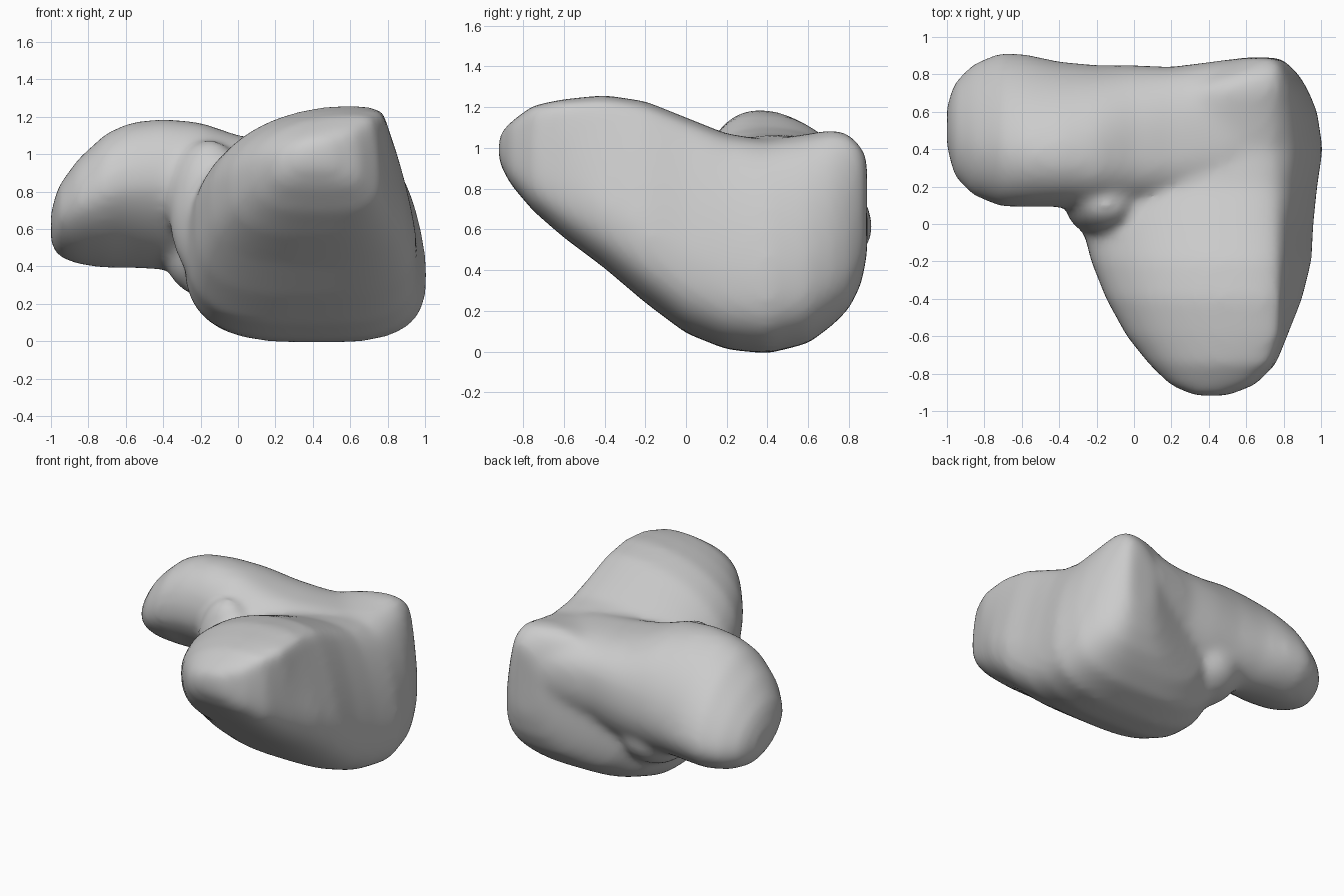
import bpy
import bmesh
from math import sin, cos, pi
from mathutils import Matrix

default_cube = bpy.data.objects.get("Cube")
if default_cube:
    bpy.data.objects.remove(default_cube, do_unlink=True)

ARC_STEPS = 12
CREST = 0.78  # x of the sharp ridge along the top of the body


def lerp(a, b, t):
    return a + (b - a) * t


def arc(start, end, from_side, power):
    """Quarter superellipse between two neighbouring extremes of a section."""
    centre = (end[0], start[1]) if from_side else (start[0], end[1])
    points = []
    for i in range(ARC_STEPS):
        angle = pi / 2 * i / ARC_STEPS
        c, s = cos(angle) ** (2 / power), sin(angle) ** (2 / power)
        points.append(tuple(centre[k] + (start[k] - centre[k]) * c
                            + (end[k] - centre[k]) * s for k in (0, 1)))
    return points


def body_section(left, right, low, high, bulge):
    """Boxy section with a crest at the top right and a sloping flank."""
    crest_x = min(CREST, right - 0.04)
    top = (lerp(left, crest_x, 0.8), high)
    crest = (crest_x, lerp(high, low, 0.05))
    flank = (right, lerp(low, high, 0.35))
    bottom = (lerp(left, right, 0.55), low)
    side = (left, lerp(low, high, 0.45))
    return (arc(top, crest, False, 2) + arc(crest, flank, False, bulge)
            + arc(flank, bottom, True, 3) + arc(bottom, side, False, 3.1)
            + arc(side, top, True, 2))


def arm_section(front, back, low, high, fullness, rear_height):
    """Leaning oval section: high at the front, low at the back."""
    top = (lerp(front, back, 0.35), high)
    rear = (back, lerp(low, high, rear_height))
    bottom = (lerp(front, back, 0.7), low)
    nose = (front, lerp(low, high, 0.58))
    return (arc(top, rear, False, fullness) + arc(rear, bottom, True, 1.8)
            + arc(bottom, nose, False, 1.6) + arc(nose, top, True, 2.1))


def loft(bm, stations, section, place):
    """Skin a row of sections and close both ends."""
    rings = []
    for position, *extents in stations:
        rings.append([bm.verts.new(place(position, u, w))
                      for u, w in section(*extents)])
    count = len(rings[0])
    for near, far in zip(rings, rings[1:]):
        for i in range(count):
            j = (i + 1) % count
            bm.faces.new((near[i], near[j], far[j], far[i]))
    bm.faces.new(rings[0])
    bm.faces.new(reversed(rings[-1]))


def fillet(bm, centre, radii):
    """Ellipsoid that fills a corner between the two volumes."""
    bmesh.ops.create_uvsphere(
        bm, u_segments=32, v_segments=16, radius=1,
        matrix=Matrix.Translation(centre) @ Matrix.Diagonal((*radii, 1)))


# Main body, front to back: y, left x, right x, low z, high z, flank bulge
body = [
    (-0.92, 0.32, 0.50, 0.93, 1.07, 1.5),
    (-0.86, 0.19, 0.65, 0.82, 1.13, 1.5),
    (-0.75, 0.08, 0.76, 0.69, 1.21, 1.4),
    (-0.60, -0.04, 0.82, 0.56, 1.24, 1.2),
    (-0.40, -0.15, 0.90, 0.41, 1.26, 1.1),
    (-0.20, -0.23, 0.95, 0.24, 1.23, 1.2),
    (0.00, -0.28, 0.96, 0.09, 1.15, 1.3),
    (0.20, -0.29, 0.98, 0.01, 1.07, 1.5),
    (0.40, -0.27, 1.01, -0.01, 1.04, 1.6),
    (0.60, -0.19, 0.98, 0.04, 1.07, 1.6),
    (0.72, 0.00, 0.93, 0.13, 1.09, 1.6),
    (0.80, 0.28, 0.88, 0.21, 1.07, 1.5),
    (0.86, 0.47, 0.82, 0.33, 1.01, 1.5),
    (0.89, 0.56, 0.78, 0.48, 0.95, 1.5),
]

# Side arm, tip to root: x, front y, back y, low z, high z, fullness, rear height
arm = [
    (-1.00, 0.40, 0.64, 0.51, 0.70, 1.8, 0.35),
    (-0.96, 0.25, 0.76, 0.45, 0.83, 1.7, 0.32),
    (-0.86, 0.15, 0.86, 0.41, 0.97, 1.6, 0.3),
    (-0.71, 0.09, 0.92, 0.39, 1.11, 1.6, 0.3),
    (-0.58, 0.09, 0.91, 0.39, 1.17, 1.6, 0.3),
    (-0.40, 0.09, 0.87, 0.38, 1.19, 1.8, 0.32),
    (-0.20, 0.08, 0.85, 0.36, 1.17, 2.1, 0.38),
    (0.00, 0.08, 0.85, 0.38, 1.10, 2.5, 0.45),
    (0.20, 0.10, 0.84, 0.42, 1.07, 2.8, 0.5),
    (0.50, 0.15, 0.88, 0.47, 1.06, 2.8, 0.5),
    (0.70, 0.30, 0.88, 0.52, 1.03, 2.8, 0.5),
]

bm = bmesh.new()
loft(bm, body, body_section, lambda y, u, w: (u, y, w))
loft(bm, arm, arm_section, lambda x, u, w: (x, u, w))
fillet(bm, (-0.15, 0.10, 0.69), (0.22, 0.17, 0.39))
fillet(bm, (-0.15, 0.52, 0.45), (0.24, 0.27, 0.22))
bmesh.ops.recalc_face_normals(bm, faces=bm.faces[:])
mesh = bpy.data.meshes.new("boulder")
bm.to_mesh(mesh)
bm.free()

boulder = bpy.data.objects.new("boulder", mesh)
bpy.context.collection.objects.link(boulder)

# Fuse the volumes and soften the joints
fuse = boulder.modifiers.new("fuse", "REMESH")
fuse.mode = "VOXEL"
fuse.voxel_size = 0.025
fuse.use_smooth_shade = True
soften = boulder.modifiers.new("soften", "SMOOTH")
soften.factor = 0.5
soften.iterations = 20

# Plain grey stone
stone = bpy.data.materials.new("light_grey_stone")
stone.use_nodes = True
colour = (0.6, 0.6, 0.6, 1)
stone.diffuse_color = colour
for node in stone.node_tree.nodes:
    if node.type == "BSDF_PRINCIPLED":
        node.inputs["Base Color"].default_value = colour
mesh.materials.append(stone)
